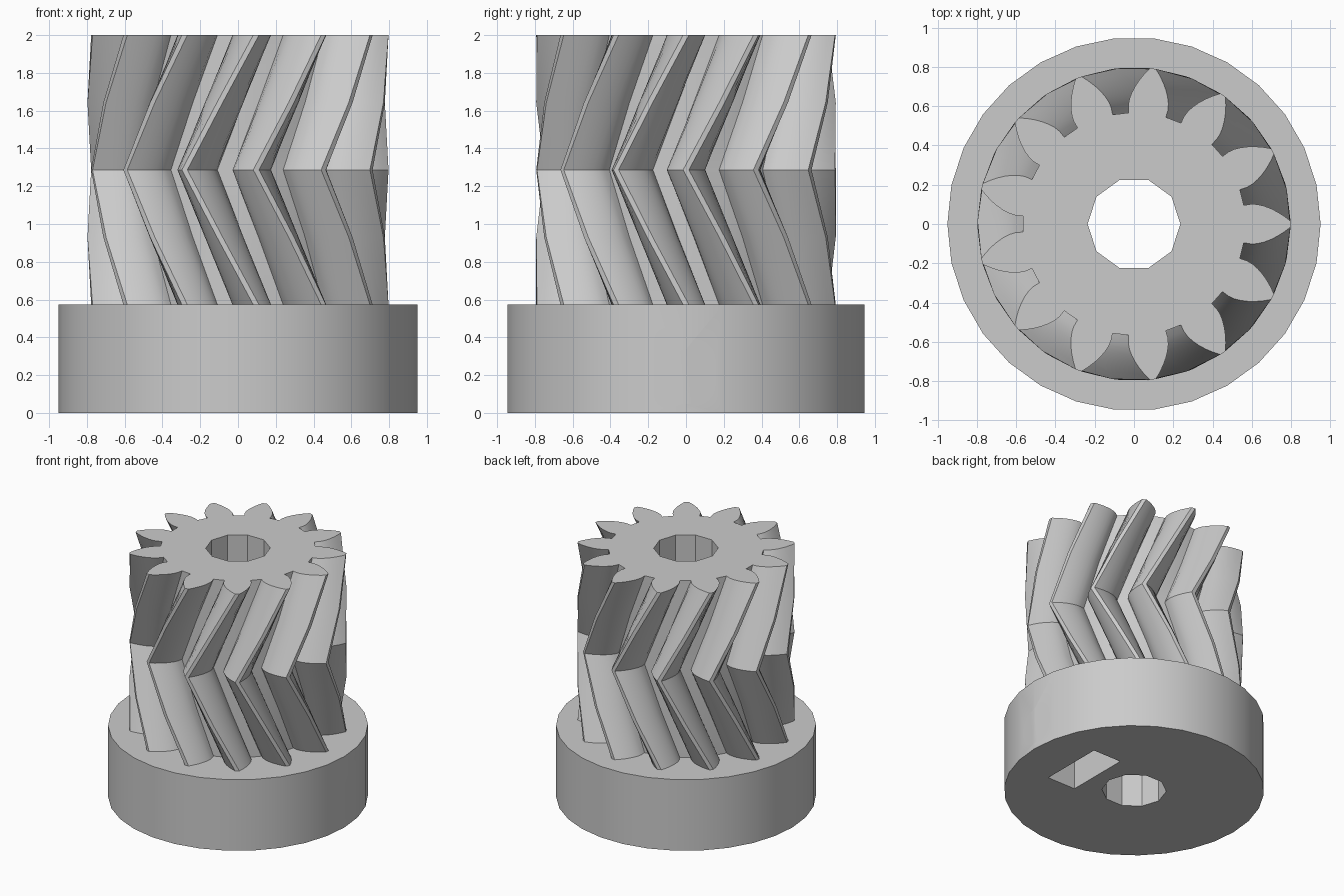
import bpy, bmesh, math
from mathutils import Matrix

cube = bpy.data.objects.get("Cube")
if cube:
    bpy.data.objects.remove(cube, do_unlink=True)

TEETH = 13
PITCH = math.tau / TEETH
R_TIP, R_ROOT, R_PITCH = 0.797, 0.567, 0.691
PRESSURE = math.radians(29)
COLLAR_TOP, TOP = 0.573, 2.0
MID = (COLLAR_TOP + TOP) / 2

grey = bpy.data.materials.new("light_grey")
grey.use_nodes = True
colour = (0.6, 0.6, 0.6, 1)
grey.diffuse_color = colour
grey.node_tree.nodes["Principled BSDF"].inputs["Base Color"].default_value = colour


def finish(name, bm):
    bmesh.ops.recalc_face_normals(bm, faces=bm.faces)
    mesh = bpy.data.meshes.new(name)
    bm.to_mesh(mesh)
    bm.free()
    obj = bpy.data.objects.new(name, mesh)
    bpy.context.collection.objects.link(obj)
    mesh.materials.append(grey)
    return obj


def prism(name, radius, sides, start, end, axis="Z", offset=0.0):
    """Regular prism from start to end along an axis, first corner on +x (or +z)."""
    bm = bmesh.new()
    bmesh.ops.create_cone(bm, cap_ends=True, segments=sides, radius1=radius,
                          radius2=radius, depth=end - start)
    # put a corner exactly on the local x axis
    bm.verts.ensure_lookup_table()
    corner = bm.verts[0].co
    turn = Matrix.Rotation(-math.atan2(corner.y, corner.x), 4, "Z")
    place = Matrix.Translation((0, 0, (start + end) / 2))
    if axis == "X":
        place = (Matrix.Translation(((start + end) / 2, 0, offset))
                 @ Matrix.Rotation(math.pi / 2, 4, "Y"))
    bm.transform(place @ turn)
    return finish(name, bm)


def box(name, low, high):
    bm = bmesh.new()
    bmesh.ops.create_cube(bm, size=1)
    for v in bm.verts:
        v.co = [a + (b - a) * (c + 0.5) for a, b, c in zip(low, high, v.co)]
    return finish(name, bm)


def cut(obj, *cutters):
    for cutter in cutters:
        cutter.hide_render = True
        mod = obj.modifiers.new("cut", "BOOLEAN")
        mod.operation, mod.solver, mod.object = "DIFFERENCE", "EXACT", cutter
        bpy.context.view_layer.objects.active = obj
        bpy.ops.object.modifier_apply(modifier=mod.name)


def smooth(obj):
    bpy.ops.object.select_all(action="DESELECT")
    obj.select_set(True)
    bpy.context.view_layer.objects.active = obj
    bpy.ops.object.shade_smooth_by_angle(angle=math.radians(30))


def involute(angle):
    return math.tan(angle) - angle


def tooth_outline():
    """Involute flanks with radial roots, as (radius, angle) pairs round the gear."""
    base = R_PITCH * math.cos(PRESSURE)
    half = PITCH / 4 + involute(PRESSURE)
    steps = 6
    flank = [(R_ROOT, half)]
    for i in range(steps + 1):
        r = base + (R_TIP - base) * i / steps
        flank.append((r, half - involute(math.acos(min(1, base / r)))))
    tooth = [(r, -a) for r, a in flank] + [(r, a) for r, a in reversed(flank)]
    return [(r, a + k * PITCH) for k in range(TEETH) for r, a in tooth]


# Herringbone gear: each half twists by one tooth in two slices
bm = bmesh.new()
outline = tooth_outline()
rings = []
for level in range(5):
    z = COLLAR_TOP + (TOP - COLLAR_TOP) * level / 4
    twist = PITCH * abs(level - 2) / 2
    rings.append([bm.verts.new((r * math.cos(a + twist), r * math.sin(a + twist), z))
                  for r, a in outline])
for low, high in zip(rings, rings[1:]):
    for i in range(len(low)):
        j = (i + 1) % len(low)
        bm.faces.new((low[i], low[j], high[j], high[i]))
bm.faces.new(rings[0][::-1])
bm.faces.new(rings[-1])
gear = finish("herringbone_gear", bm)

# Collar under the gear
collar = prism("collar", 0.95, 30, 0, COLLAR_TOP)

# Cutters: shaft bore, set screw hole and nut pocket open at the bottom
HOLE_Z = 0.192
bore = prism("bore_cutter", 0.236, 10, -0.2, 2.2)
screw = prism("screw_cutter", 0.145, 32, 0, 1.2, "X", HOLE_Z)
nut = prism("nut_cutter", 0.3, 6, 0.35, 0.6, "X", HOLE_Z)
slot = box("slot_cutter", (0.35, -0.26, -0.1), (0.6, 0.26, HOLE_Z))

cut(gear, bore)
cut(collar, bore, screw, nut, slot)
for cutter in (bore, screw, nut, slot):
    bpy.data.objects.remove(cutter, do_unlink=True)
for part in (gear, collar):
    smooth(part)
